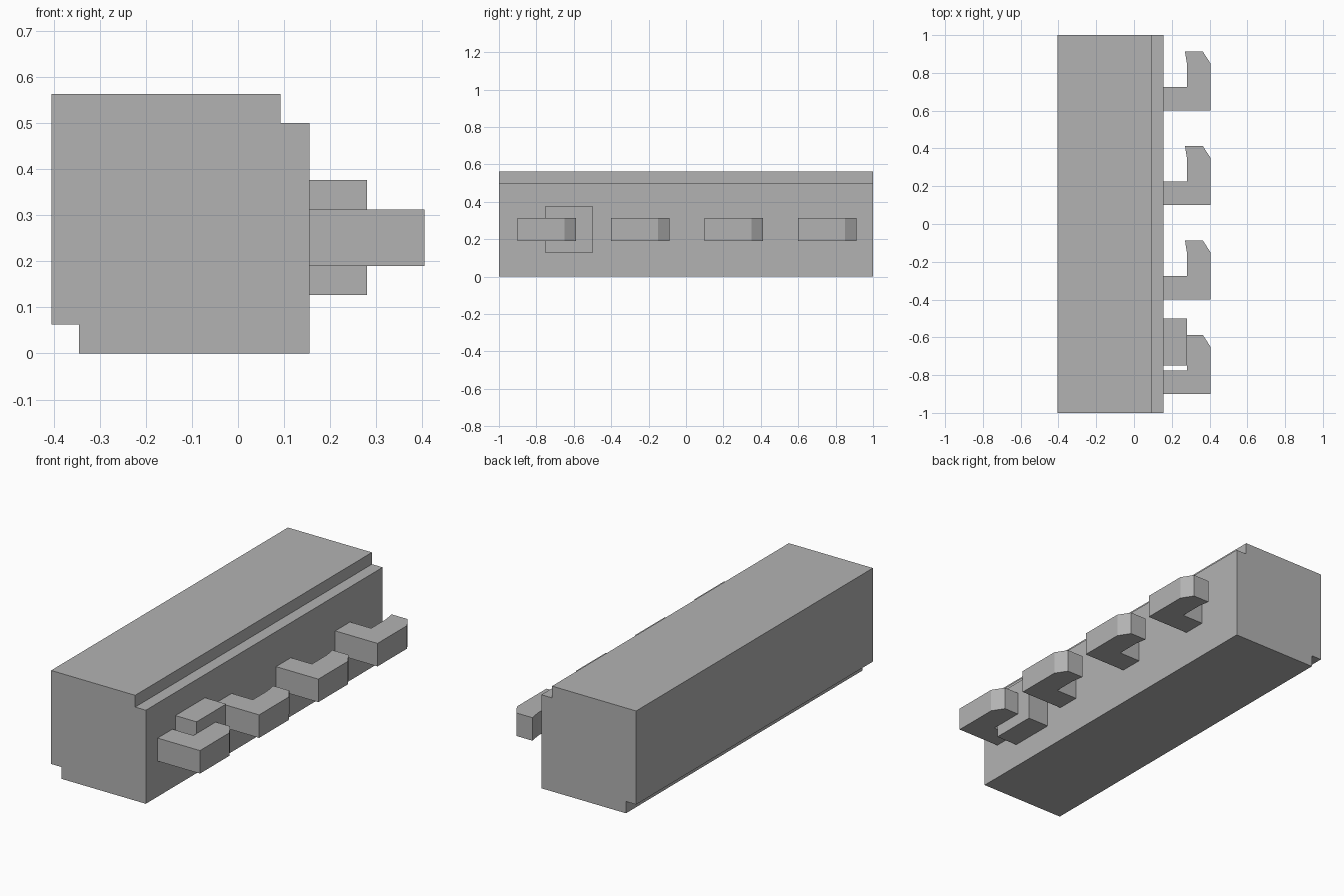
import bpy
import bmesh
from mathutils import Vector

cube = bpy.data.objects.get("Cube")
if cube:
    bpy.data.objects.remove(cube, do_unlink=True)

grey = bpy.data.materials.new("plain_grey")
grey.use_nodes = True
colour = (0.45, 0.45, 0.45, 1)
grey.diffuse_color = colour
grey.node_tree.nodes["Principled BSDF"].inputs["Base Color"].default_value = colour


def extrude_profile(name, points, direction):
    """Extrude a closed 3D outline along a direction into a solid part."""
    bm = bmesh.new()
    face = bm.faces.new([bm.verts.new(p) for p in points])
    result = bmesh.ops.extrude_face_region(bm, geom=[face], use_keep_orig=True)
    moved = [g for g in result["geom"] if isinstance(g, bmesh.types.BMVert)]
    bmesh.ops.translate(bm, verts=moved, vec=Vector(direction))
    bmesh.ops.recalc_face_normals(bm, faces=bm.faces)
    mesh = bpy.data.meshes.new(name)
    bm.to_mesh(mesh)
    bm.free()
    mesh.materials.append(grey)
    obj = bpy.data.objects.new(name, mesh)
    bpy.context.collection.objects.link(obj)
    return obj


# Long beam with a rebate along two opposite edges
beam = [(-0.345, 0), (0.155, 0), (0.155, 0.5), (0.092, 0.5),
        (0.092, 0.563), (-0.405, 0.563), (-0.405, 0.063), (-0.345, 0.063)]
extrude_profile("beam", [(x, -1, z) for x, z in beam], (0, 2, 0))

# Row of identical hooks with chamfered tips
hook = [(0.155, 0), (0.405, 0), (0.405, 0.25), (0.365, 0.312),
        (0.27, 0.312), (0.28, 0.25), (0.28, 0.125), (0.155, 0.125)]
for i in range(4):
    start = -0.9 + 0.5 * i
    extrude_profile(f"hook_{i + 1}", [(x, start + y, 0.19) for x, y in hook],
                    (0, 0, 0.123))

# Square block behind the first hook
block = [(0.155, -0.75), (0.28, -0.75), (0.28, -0.5), (0.155, -0.5)]
extrude_profile("square_block", [(x, y, 0.127) for x, y in block], (0, 0, 0.249))
